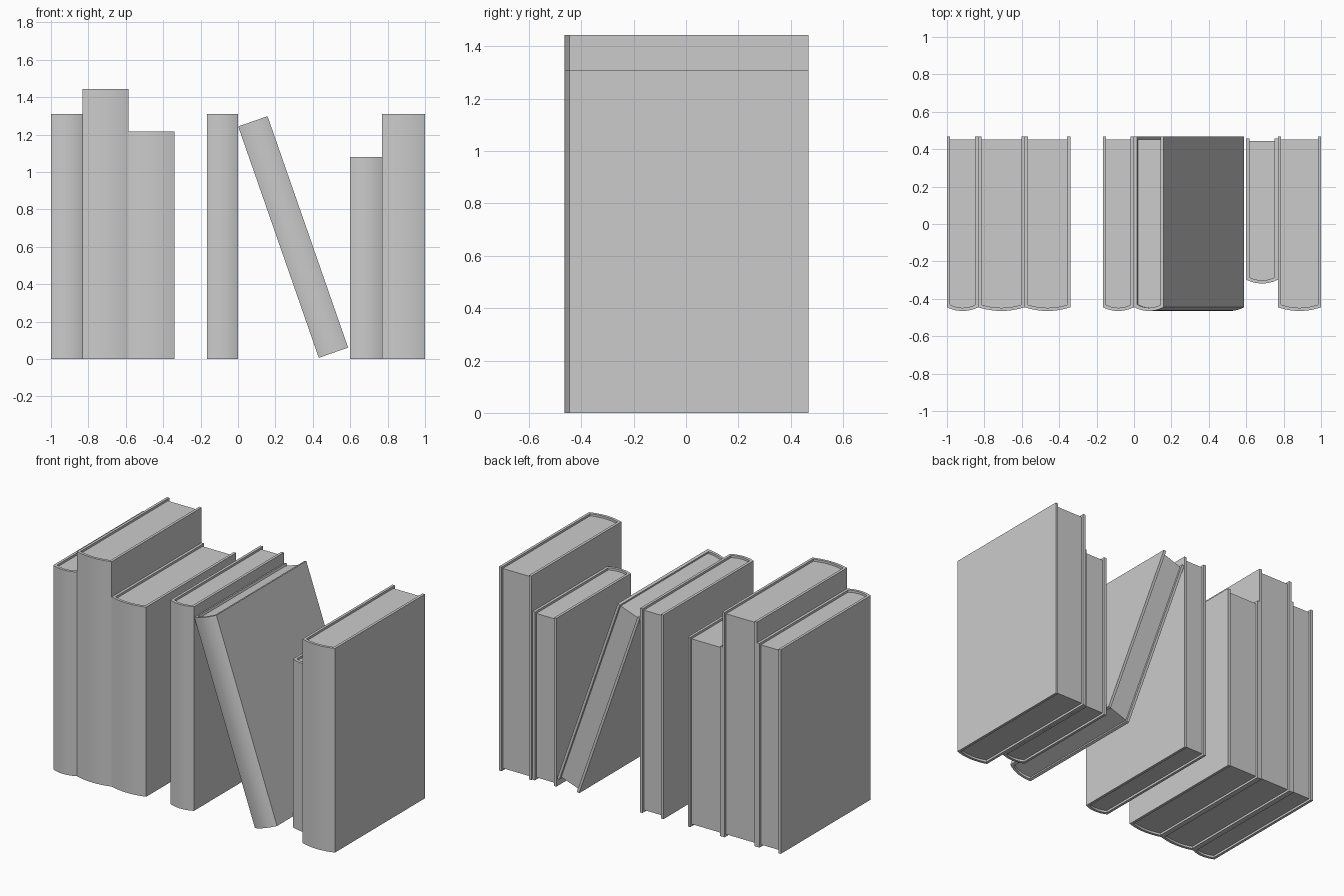
import bpy, bmesh, math

if "Cube" in bpy.data.objects:
    bpy.data.objects.remove(bpy.data.objects["Cube"])

COVER = 0.017   # board thickness
INSET = 0.014   # how far the pages sit inside the cover
BULGE = 0.020   # roundness of the spine
STEPS = 12


def arc(x0, x1, y, rise):
    """Shallow spine curve from x0 to x1, bulging towards -y."""
    half, mid = (x1 - x0) / 2, (x0 + x1) / 2
    r = (half * half + rise * rise) / (2 * rise)
    a = math.asin(half / r)
    pts = []
    for i in range(STEPS + 1):
        t = -a + 2 * a * i / STEPS
        pts.append((mid + r * math.sin(t), y + (r - rise) - r * math.cos(t)))
    return pts


def extrude(name, profile, z0, z1):
    """Solid made by raising a flat outline from z0 to z1."""
    bm = bmesh.new()
    face = bm.faces.new([bm.verts.new((x, y, z0)) for x, y in profile])
    top = bmesh.ops.extrude_face_region(bm, geom=[face])["geom"]
    bmesh.ops.translate(bm, vec=(0, 0, z1 - z0),
                        verts=[v for v in top if isinstance(v, bmesh.types.BMVert)])
    bmesh.ops.recalc_face_normals(bm, faces=bm.faces)
    mesh = bpy.data.meshes.new(name)
    bm.to_mesh(mesh)
    bm.free()
    obj = bpy.data.objects.new(name, mesh)
    bpy.context.collection.objects.link(obj)
    bpy.ops.object.select_all(action='DESELECT')
    obj.select_set(True)
    bpy.context.view_layer.objects.active = obj
    bpy.ops.object.shade_smooth_by_angle(angle=math.radians(30))
    return obj


def book(name, x, width, height, front=-0.465, back=0.467, z=0.0, lean=0.0):
    side = front + BULGE
    outer = arc(0, width, side, BULGE)
    inner = arc(COVER, width - COVER, side + COVER - 0.003, BULGE - 0.003)
    # cover: U-shaped wrap of two boards and a rounded spine
    cover = extrude(name + "_cover",
                    outer + [(width, back), (width - COVER, back)]
                    + inner[::-1] + [(COVER, back), (0, back)], 0, height)
    # pages: block filling the cover, set in on three sides
    pages = extrude(name + "_pages",
                    inner + [(width - COVER, back - INSET), (COVER, back - INSET)],
                    INSET, height - INSET)
    for obj in (cover, pages):
        obj.location = (x, 0, z)
        obj.rotation_euler = (0, lean, 0)


# left group
book("left_book", -1.0, 0.168, 1.31)
book("tall_book", -0.832, 0.247, 1.443)
book("thick_book", -0.585, 0.245, 1.217)
# middle pair
book("upright_book", -0.167, 0.166, 1.31)
book("leaning_book", 0.432, 0.166, 1.31, z=0.006, lean=-math.radians(19.2))
# right group
book("small_book", 0.60, 0.169, 1.08, front=-0.318, back=0.458)
book("right_book", 0.77, 0.23, 1.31)
